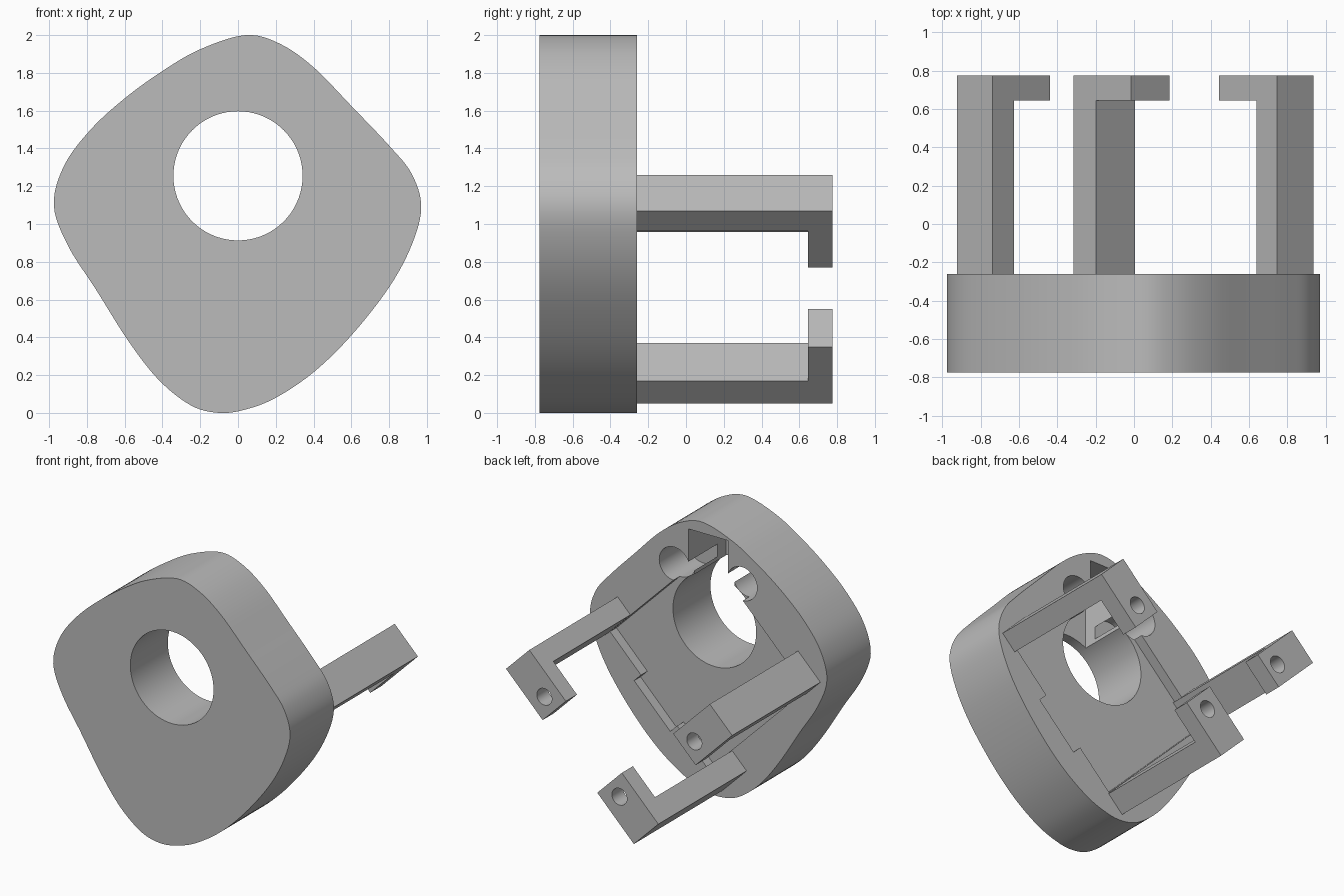
import bpy, bmesh, math
from mathutils import Vector

cube = bpy.data.objects.get("Cube")
if cube:
    bpy.data.objects.remove(cube, do_unlink=True)

grey = bpy.data.materials.new("plain grey")
grey.use_nodes = True
grey.diffuse_color = (0.5, 0.5, 0.5, 1)
grey.node_tree.nodes["Principled BSDF"].inputs["Base Color"].default_value = (0.5, 0.5, 0.5, 1)

BACK, FRONT, FLOOR, TIP = -0.26, -0.775, -0.335, 0.775


def prism(name, outline, y0, y1):
    """Extrude an (x, z) outline from y0 to y1."""
    bm = bmesh.new()
    face = bm.faces.new([bm.verts.new((p[0], y0, p[1])) for p in outline])
    ext = bmesh.ops.extrude_face_region(bm, geom=[face])
    moved = [v for v in ext["geom"] if isinstance(v, bmesh.types.BMVert)]
    bmesh.ops.translate(bm, verts=moved, vec=(0, y1 - y0, 0))
    bmesh.ops.recalc_face_normals(bm, faces=bm.faces)
    mesh = bpy.data.meshes.new(name)
    bm.to_mesh(mesh)
    bm.free()
    mesh.materials.append(grey)
    obj = bpy.data.objects.new(name, mesh)
    bpy.context.collection.objects.link(obj)
    return obj


def circle(x, z, r, n=48):
    return [(x + r * math.cos(2 * math.pi * i / n), z + r * math.sin(2 * math.pi * i / n))
            for i in range(n)]


def rect(origin, angle, u0, u1, half_width):
    """Rectangle along the direction 'angle' from u0 to u1."""
    u = Vector((math.cos(angle), math.sin(angle)))
    v = Vector((-u.y, u.x))
    o = Vector(origin)
    return [o + u * a + v * b * half_width for a, b in ((u0, -1), (u1, -1), (u1, 1), (u0, 1))]


def smooth_loop(points, steps=6):
    """Closed smooth curve through the points."""
    pts = [Vector(p) for p in points]
    n, out = len(pts), []
    for i in range(n):
        a, b, c, d = (pts[(i + k) % n] for k in (-1, 0, 1, 2))
        for s in range(steps):
            t = s / steps
            out.append(0.5 * (2 * b + (c - a) * t + (2 * a - 5 * b + 4 * c - d) * t ** 2
                              + (3 * b - a - 3 * c + d) * t ** 3))
    return out


def cut(obj, cutters):
    bpy.context.view_layer.objects.active = obj
    for c in cutters:
        c.hide_render = True
        mod = obj.modifiers.new("cut", 'BOOLEAN')
        mod.operation, mod.solver, mod.object = 'DIFFERENCE', 'EXACT', c
        bpy.ops.object.modifier_apply(modifier=mod.name)
        bpy.data.objects.remove(c, do_unlink=True)


def finish(obj):
    bpy.ops.object.select_all(action='DESELECT')
    obj.select_set(True)
    bpy.context.view_layer.objects.active = obj
    bpy.ops.object.shade_smooth_by_angle(angle=math.radians(30))


# Rounded diamond body
outline = [(-0.975, 1.1), (-0.92, 1.31), (-0.78, 1.5), (-0.6, 1.665), (-0.4, 1.81), (-0.2, 1.925),
           (0.04, 2.0), (0.22, 1.955), (0.4, 1.83), (0.6, 1.625), (0.8, 1.415), (0.92, 1.265),
           (0.97, 1.09), (0.92, 0.89), (0.8, 0.665), (0.6, 0.41), (0.4, 0.215), (0.2, 0.08),
           (0.04, 0.018), (-0.1, 0.0), (-0.25, 0.04), (-0.42, 0.175), (-0.58, 0.38),
           (-0.75, 0.65), (-0.9, 0.885)]
body = prism("body", smooth_loop(outline), FRONT, BACK)

# Shallow square pocket with a side tab, main bore, top notch and two blind holes
centre, half, q = (0, 0.985), 0.57, math.pi / 4
cutters = [
    prism("pocket", rect(centre, q, -half, half, half), FLOOR, BACK + 0.1),
    prism("tab", rect(centre, -q, 0, half + 0.08, 0.21), FLOOR, BACK + 0.1),
    prism("bore", circle(0, 1.255, 0.342, 72), FRONT - 0.1, BACK + 0.1),
    prism("notch", rect((0, 0), math.pi / 2, 1.4, 1.92, 0.163), -0.7, BACK + 0.1),
]
for side in (-1, 1):
    cutters.append(prism("blind_hole", circle(side * 0.278, 1.63, 0.124), -0.6, BACK + 0.1))
cut(body, cutters)
finish(body)

# Three hooked arms: name, middle of outer face, inward angle, width, thickness
arms = [("left_arm", (0.84, 1.165), -3 * q, 0.27, 0.15),
        ("right_arm", (-0.83, 1.163), -q, 0.26, 0.16),
        ("bottom_arm", (-0.215, 0.15), q, 0.285, 0.168)]
for name, mid, angle, width, thick in arms:
    arm = prism(name, rect(mid, angle, 0, 0.425, width / 2), FLOOR, TIP)
    hx, hz = mid[0] + 0.31 * math.cos(angle), mid[1] + 0.31 * math.sin(angle)
    cut(arm, [prism("gap", rect(mid, angle, thick, 1, width), FLOOR - 0.1, 0.645),
              prism("screw_hole", circle(hx, hz, 0.062, 32), 0.5, TIP + 0.1)])
    finish(arm)
